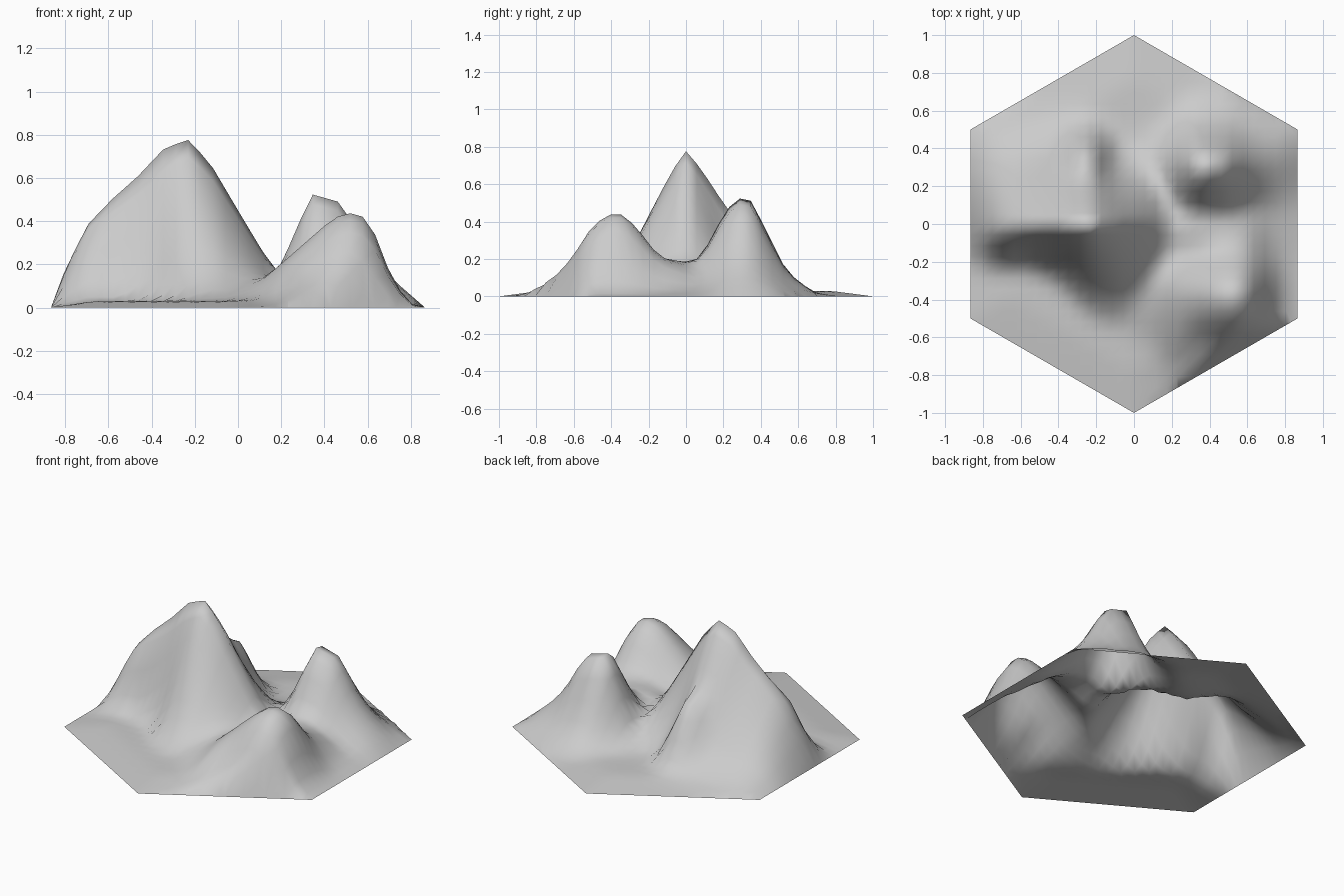
import bpy, bmesh, math
from mathutils import Vector

if "Cube" in bpy.data.objects:
    bpy.data.objects.remove(bpy.data.objects["Cube"])

APO = math.sqrt(3) / 2            # hexagon apothem, corners lie at radius 1
STEP = APO / 15


def interp(profile, t):
    """Linear interpolation along a list of (position, value) points."""
    if t <= profile[0][0]:
        return profile[0][1]
    for (a, va), (b, vb) in zip(profile, profile[1:]):
        if t <= b:
            return va + (vb - va) * (t - a) / (b - a)
    return profile[-1][1]


# Main mountain: ridge heights along x, falloff across, and width of each side along x
MAIN_X = [(-.87, 0), (-.79, .21), (-.69, .41), (-.58, .52), (-.46, .62), (-.35, .73),
          (-.235, .78), (-.13, .67), (0, .45), (.16, .18), (.3, .04), (.4, 0)]
MAIN_Y = [(0, 1), (.08, .88), (.17, .7), (.27, .49), (.4, .23), (.55, .06), (.7, 0)]
SOUTH = [(-.7, .4), (-.55, .4), (-.4, .55), (-.25, .82), (-.1, .95)]
NORTH = [(-.6, 1), (-.22, 1), (-.1, .75), (.1, .75)]

# Back right mountain: height factors along x and along y
BACK_X = [(-.1, 0), (.1, .15), (.18, .3), (.25, .6), (.34, 1), (.47, .93), (.54, .72),
          (.6, .5), (.7, .28), (.78, .14), (.87, 0)]
BACK_Y = [(-.3, 0), (-.1, .2), (0, .28), (.08, .4), (.18, .76), (.26, 1), (.34, 1),
          (.44, .64), (.5, .38), (.56, .22), (.68, .04), (.8, 0)]

# Front right mountain, with a long spur to the west
FRONT_X = [(-.15, 0), (.1, .26), (.2, .46), (.3, .66), (.4, .86), (.49, 1), (.57, .98),
           (.64, .75), (.7, .38), (.75, .18), (.82, 0)]
FRONT_Y = [(-.98, 0), (-.85, .08), (-.68, .32), (-.6, .5), (-.53, .77), (-.43, 1), (-.34, 1),
           (-.27, .86), (-.15, .5), (0, .3), (.2, 0)]

# Swells: x, y, x radius, y radius, height (central saddle, south spur, north shoulder)
SWELLS = [(.33, -.04, .3, .13, .145), (.24, -.58, .12, .16, .13), (-.26, .34, .13, .15, .36)]


def height(x, y):
    edge = max(0, APO - max(abs(x), .5 * abs(x) + APO * abs(y)))
    off = y + .03 * interp([(-.7, 1), (-.35, 0)], x)
    width = interp(NORTH if off > 0 else SOUTH, x)
    parts = [.03 * min(1, edge / .2),
             interp(MAIN_X, x) * interp(MAIN_Y, abs(off) / width),
             .525 * interp(BACK_X, x) * interp(BACK_Y, y),
             .44 * interp(FRONT_X, x) * interp(FRONT_Y, y)]
    for cx, cy, rx, ry, h in SWELLS:
        parts.append(h * math.exp(-((x - cx) / rx) ** 2 - ((y - cy) / ry) ** 2))
    z = sum(p ** 3 for p in parts) ** (1 / 3)
    return min(z, 2.8 * edge)


# Flat grid trimmed to a hexagon
bm = bmesh.new()
n = 18
bmesh.ops.create_grid(bm, x_segments=2 * n, y_segments=2 * n, size=n * STEP)
for i in range(6):
    a = math.radians(60 * i)
    d = Vector((math.cos(a), math.sin(a), 0))
    bmesh.ops.bisect_plane(bm, geom=bm.verts[:] + bm.edges[:] + bm.faces[:], dist=1e-5,
                           plane_co=d * APO, plane_no=d, clear_outer=True)

# Raise the mountains, then soften the creases a little
for v in bm.verts:
    v.co.z = height(v.co.x, v.co.y)
for f in bm.faces:
    f.smooth = True

mesh = bpy.data.meshes.new("mountain_terrain")
bm.to_mesh(mesh)
bm.free()
terrain = bpy.data.objects.new("mountain_terrain", mesh)
bpy.context.collection.objects.link(terrain)
